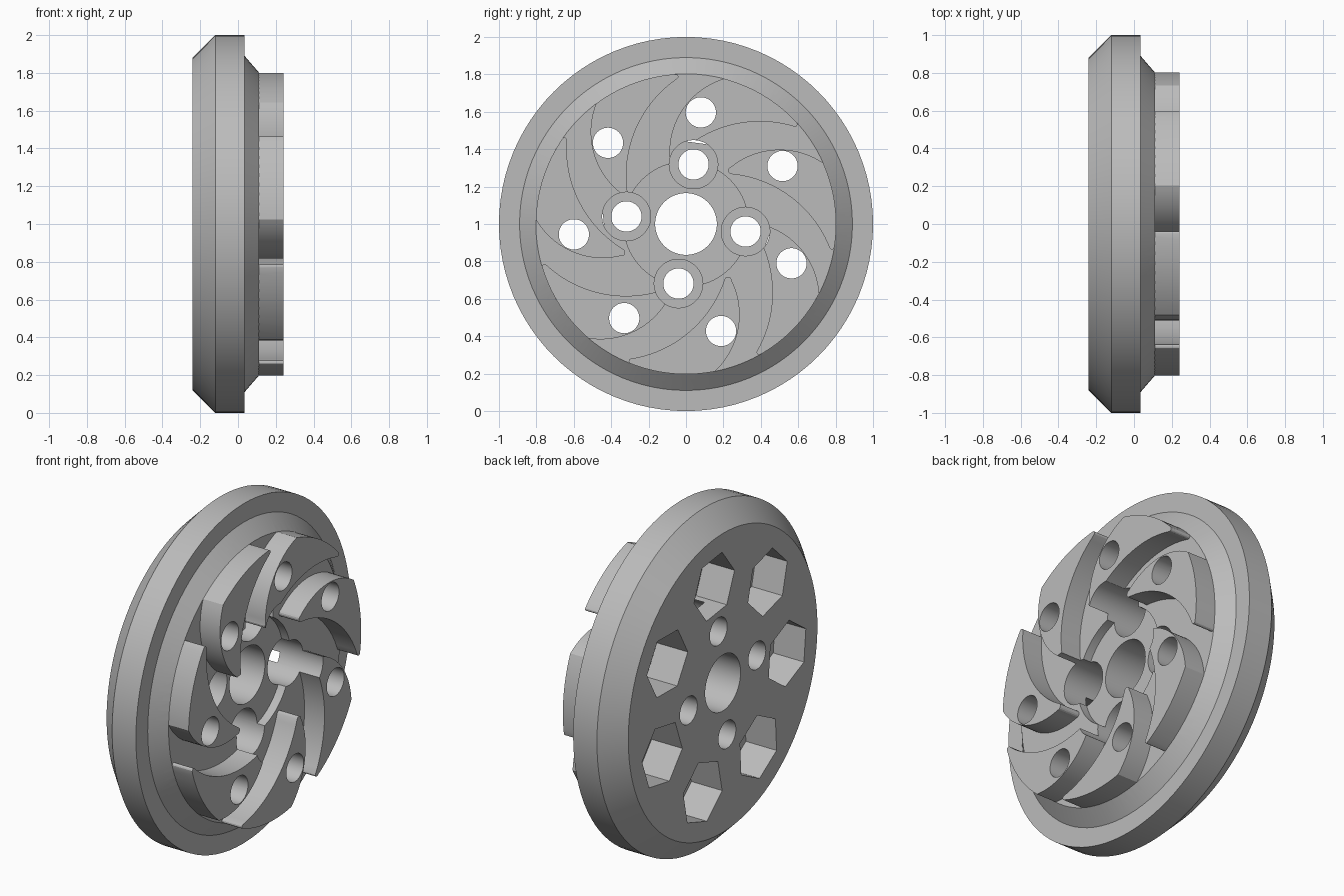
import bpy, bmesh
from math import sin, cos, pi, radians
from mathutils import Vector, Matrix

cube = bpy.data.objects.get("Cube")
if cube:
    bpy.data.objects.remove(cube)

CENTRE = Vector((0, 0, 1))
VANES, STUDS = 7, 4
VANE_ANGLE, STUD_ANGLE = radians(31), radians(-7.2)
FRONT, FLOOR, BACK = 0.24, 0.11, -0.24

grey = bpy.data.materials.new("light grey")
grey.use_nodes = True
grey.diffuse_color = (0.5, 0.5, 0.5, 1)
grey.node_tree.nodes["Principled BSDF"].inputs["Base Color"].default_value = grey.diffuse_color


def ring(r, n, centre=(0, 0), turn=0.0):
    """Regular outline in the plane of the wheel."""
    return [(centre[0] + r * cos(turn + 2 * pi * i / n),
             centre[1] + r * sin(turn + 2 * pi * i / n)) for i in range(n)]


def arc(a, b, c, n=20):
    """Points on the circle through three points, from a to c."""
    a, b, c = Vector(a), Vector(b), Vector(c)
    u, v = b - a, c - a
    d = 2 * (u.x * v.y - u.y * v.x)
    mid = a + Vector((v.y * u.dot(u) - u.y * v.dot(v), u.x * v.dot(v) - v.x * u.dot(u))) / d
    sweep = (a - mid).angle_signed(c - mid)
    out = []
    for i in range(n + 1):
        p = (a - mid).copy()
        p.rotate(Matrix.Rotation(-sweep * i / n, 2))
        out.append(mid + p)
    return out


def finish(bm, name):
    bmesh.ops.recalc_face_normals(bm, faces=bm.faces)
    mesh = bpy.data.meshes.new(name)
    bm.to_mesh(mesh)
    bm.free()
    mesh.materials.append(grey)
    obj = bpy.data.objects.new(name, mesh)
    bpy.context.collection.objects.link(obj)
    obj.location = CENTRE
    return obj


def prisms(name, outline, x0, x1, count=1, start=0.0):
    """Extrude an outline along x, repeated around the axle."""
    bm = bmesh.new()
    for k in range(count):
        t = start + 2 * pi * k / count
        loops = [[bm.verts.new((x, y * cos(t) - z * sin(t), y * sin(t) + z * cos(t)))
                  for y, z in outline] for x in (x0, x1)]
        bm.faces.new(loops[0])
        bm.faces.new(loops[1])
        n = len(outline)
        for i in range(n):
            j = (i + 1) % n
            bm.faces.new((loops[0][i], loops[0][j], loops[1][j], loops[1][i]))
    return finish(bm, name)


def lathe(name, profile, n=96):
    """Solid of revolution around the x axis."""
    bm = bmesh.new()
    rows = [[bm.verts.new((x, y, z)) for y, z in ring(r, n)] for x, r in profile]
    for lo, hi in zip(rows, rows[1:]):
        for i in range(n):
            j = (i + 1) % n
            bm.faces.new((lo[i], lo[j], hi[j], hi[i]))
    bm.faces.new(rows[0])
    bm.faces.new(rows[-1])
    return finish(bm, name)


def combine(target, tool, operation):
    mod = target.modifiers.new(tool.name, 'BOOLEAN')
    mod.operation, mod.solver, mod.object = operation, 'EXACT', tool
    bpy.context.view_layer.objects.active = target
    bpy.ops.object.modifier_apply(modifier=mod.name)
    bpy.data.objects.remove(tool)


# Disc with a bevelled back edge, flat rim and conical step
wheel = lathe("vaned_disc", [(BACK, 0.88), (-0.12, 1), (0.035, 1), (0.035, 0.89), (FLOOR, 0.803)])

# Shallow hub recess
combine(wheel, prisms("hub_recess", ring(0.333, 96), 0.06, 0.4), 'DIFFERENCE')

# One curved vane: convex edge, outer arc, rounded tip, concave edge, rounded nose
OUTER = 0.803
top = arc((0.24, 0.305), (0.50, 0.398), (0.734, 0.326))
rim = [(OUTER * cos(radians(a)), OUTER * sin(radians(a))) for a in range(23, -9, -2)]
tip = arc((0.793, -0.124), (0.782, -0.136), (0.768, -0.128), 5)
under = arc((0.768, -0.128), (0.529, 0.166), (0.24, 0.267))[1:]
nose = arc((0.24, 0.267), (0.225, 0.284), (0.24, 0.305), 6)[1:-1]
combine(wheel, prisms("vanes", top + rim + tip + under + nose, 0.09, FRONT, VANES, VANE_ANGLE - radians(31)), 'UNION')

# Hexagonal pockets in the back, with round holes through each vane
hexagon = ring(0.19, 6, (0.602, 0), pi / 6)
combine(wheel, prisms("hex_pockets", hexagon, -0.4, -0.04, VANES, VANE_ANGLE), 'DIFFERENCE')
combine(wheel, prisms("vane_holes", ring(0.081, 40, (0.602, 0)), -0.4, 0.4, VANES, VANE_ANGLE), 'DIFFERENCE')

# Counterbored stud holes and the central bore
combine(wheel, prisms("counterbores", ring(0.13, 48, (0.321, 0)), -0.12, 0.4, STUDS, STUD_ANGLE), 'DIFFERENCE')
combine(wheel, prisms("stud_holes", ring(0.081, 40, (0.321, 0)), -0.4, 0.4, STUDS, STUD_ANGLE), 'DIFFERENCE')
combine(wheel, prisms("axle_bore", ring(0.165, 64), -0.4, 0.4), 'DIFFERENCE')

bpy.ops.object.select_all(action='DESELECT')
wheel.select_set(True)
bpy.context.view_layer.objects.active = wheel
bpy.ops.object.shade_smooth_by_angle(angle=radians(25))
